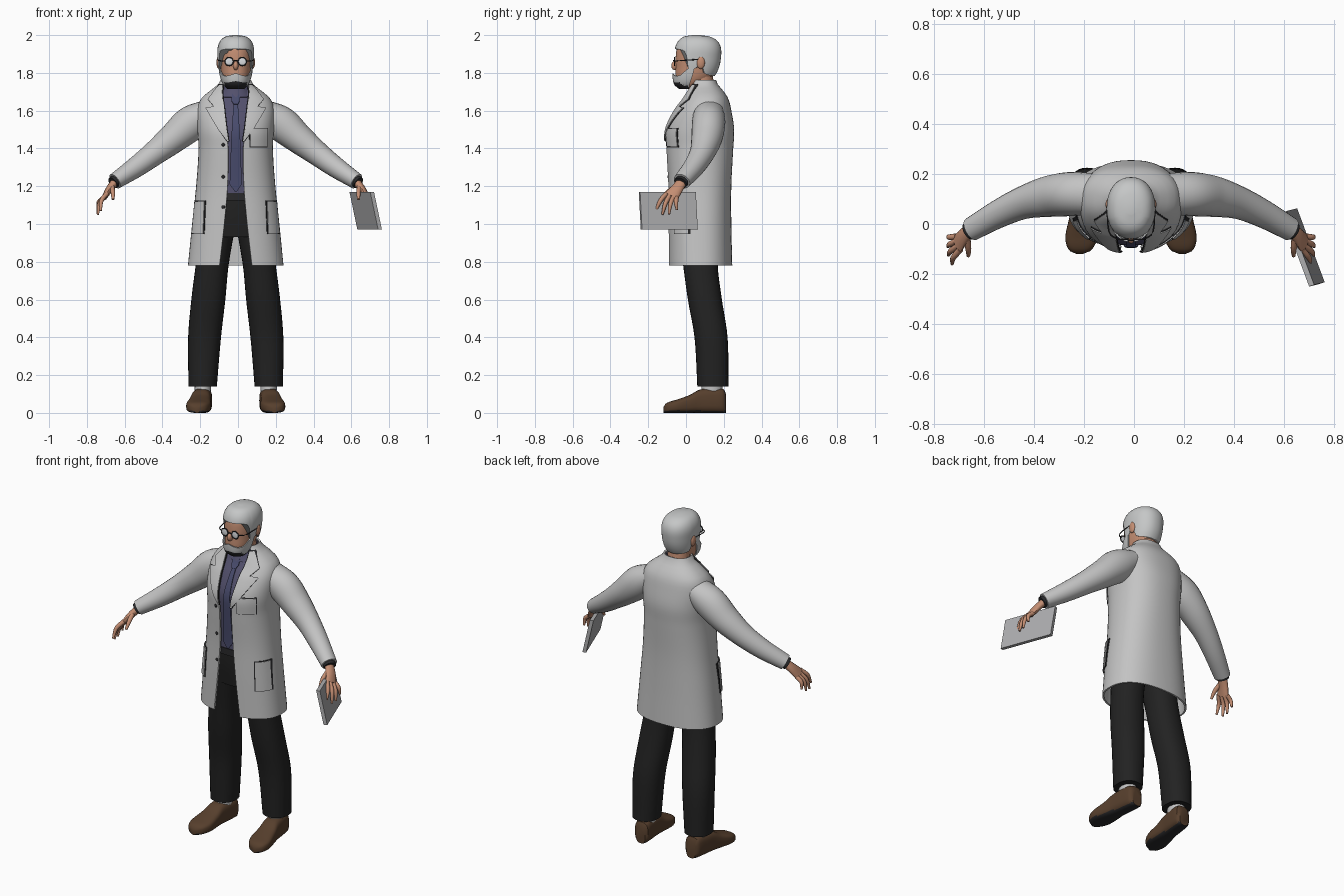
import bpy, bmesh, math
from mathutils import Vector

if "Cube" in bpy.data.objects:
    bpy.data.objects.remove(bpy.data.objects["Cube"])

CX = -0.012          # figure's middle line
PI = math.pi


def material(name, r, g, b):
    m = bpy.data.materials.new(name)
    m.diffuse_color = (r, g, b, 1)
    m.use_nodes = True
    m.node_tree.nodes["Principled BSDF"].inputs["Base Color"].default_value = m.diffuse_color
    return m


COAT = material("coat_grey", .55, .55, .55)
HAIR = material("hair_grey", .56, .57, .57)
SKIN = material("skin", .55, .27, .17)
SHIRT = material("shirt_slate", .085, .08, .15)
TIE = material("tie_blue", .065, .07, .15)
BLACK = material("trouser_black", .016, .016, .016)
BROWN = material("shoe_brown", .095, .05, .026)
DARK = material("trim_dark", .022, .022, .024)
LENS = material("lens_white", .7, .72, .74)
BOARD = material("clipboard_grey", .42, .42, .43)


def at(table, k):
    """Smooth interpolation of table rows (key, values...)."""
    n = len(table)
    k = min(max(k, table[0][0]), table[-1][0])
    i = next((j for j in range(n - 1) if k <= table[j + 1][0]), n - 2)
    a, b = table[i], table[i + 1]
    h = b[0] - a[0]
    u = (k - a[0]) / h

    def slope(j, c):
        lo, hi = table[max(j - 1, 0)], table[min(j + 1, n - 1)]
        return (hi[c] - lo[c]) / (hi[0] - lo[0])
    return [(2*u**3 - 3*u*u + 1) * a[c] + (u**3 - 2*u*u + u) * h * slope(i, c)
            + (3*u*u - 2*u**3) * b[c] + (u**3 - u*u) * h * slope(i + 1, c)
            for c in range(1, len(a))]


def power(v, p):
    return math.copysign(abs(v) ** p, v)


def surf(table, t, z, off=0.0, p=.85, xc=0.0):
    """Point on a body of oval levels; t = 0 is the front."""
    hw, yf, yb = at(table, z)[:3]
    return Vector((xc + (hw + off) * power(math.sin(t), p),
                   (yf + yb) / 2 - ((yb - yf) / 2 + off) * power(math.cos(t), p), z))


def grid(name, rows, mat, closed=True, caps=True, thick=0.0):
    bm = bmesh.new()
    vs = [[bm.verts.new((q[0] + CX, q[1], q[2])) for q in r] for r in rows]
    n = len(rows[0])
    for a, b in zip(vs, vs[1:]):
        for j in range(n if closed else n - 1):
            bm.faces.new((a[j], a[(j + 1) % n], b[(j + 1) % n], b[j]))
    if closed and caps:
        bm.faces.new(vs[0])
        bm.faces.new(vs[-1])
    bmesh.ops.recalc_face_normals(bm, faces=bm.faces[:])
    me = bpy.data.meshes.new(name)
    bm.to_mesh(me)
    bm.free()
    ob = bpy.data.objects.new(name, me)
    bpy.context.collection.objects.link(ob)
    me.materials.append(mat)
    if thick:
        s = ob.modifiers.new("thickness", 'SOLIDIFY')
        s.thickness, s.offset = thick, 0
    return ob


def span(a, b, n):
    return [a + (b - a) * i / n for i in range(n + 1)]


def loft(name, table, z0, z1, mat, n=16, seg=32, off=0.0, p=.85, caps=True, thick=0.0):
    return grid(name, [[surf(table, 2*PI*j/seg, z, off, p) for j in range(seg)]
                       for z in span(z0, z1, n)], mat, caps=caps, thick=thick)


def tube(name, pts, mat, per=4, seg=16):
    """Smooth tube through points (x, y, z, radius along y, other radius)."""
    table = [(i,) + tuple(q) for i, q in enumerate(pts)]
    ks = span(0, len(pts) - 1, per * (len(pts) - 1))
    rows = []
    for k in ks:
        x, y, z, ru, rv = at(table, k)
        d = (Vector(at(table, k + .05)[:3]) - Vector(at(table, k - .05)[:3])).normalized()
        ref = Vector((0, 1, 0)) if abs(d.y) < .9 else Vector((1, 0, 0))
        u = (ref - d * d.dot(ref)).normalized()
        v = d.cross(u)
        rows.append([Vector((x, y, z)) + u * ru * math.cos(2*PI*j/seg)
                     + v * rv * math.sin(2*PI*j/seg) for j in range(seg)])
    return grid(name, rows, mat)


def ball(name, loc, scale, mat):
    bpy.ops.mesh.primitive_uv_sphere_add(segments=20, ring_count=12, radius=1,
                                         location=(loc[0] + CX, loc[1], loc[2]), scale=scale)
    bpy.context.object.name = name
    bpy.context.object.data.materials.append(mat)


# Coat levels: height, half width, front, back, half opening
TORSO = [(.78, .248, -.09, .24, .085), (1.0, .226, -.09, .235, .06),
         (1.2, .205, -.09, .235, .043), (1.4, .192, -.10, .245, .04),
         (1.5, .198, -.10, .25, .05), (1.6, .20, -.055, .235, .06),
         (1.66, .18, -.012, .22, .068), (1.70, .135, .01, .195, .07),
         (1.735, .09, .028, .165, .065), (1.76, .076, .032, .155, .055)]


def angle(x, z):
    r = min(abs(x) / at(TORSO, z)[0], 1)
    return math.copysign(math.asin(r ** (1 / .85)), x)


def patch(name, rows, off, mat, side=1, cols=6):
    """Thin plate lying on the torso; rows are (z, x0, x1)."""
    fine = [[p + (q - p) * i / 5 for p, q in zip(a, b)]
            for a, b in zip(rows, rows[1:]) for i in range(5)] + [rows[-1]]
    return grid(name, [[surf(TORSO, angle(side * x, z), z, off) for x in span(x0, x1, cols)]
                       for z, x0, x1 in fine], mat, closed=False, thick=.004)


# Open coat body
rows = []
for z in span(.78, 1.76, 44):
    t0 = angle(at(TORSO, z)[3], z)
    rows.append([surf(TORSO, t, z) for t in span(t0, 2*PI - t0, 48)])
grid("coat_body", rows, COAT, closed=False, thick=.01)

# Shirt, tie and collar
loft("shirt", TORSO, 1.15, 1.72, SHIRT, n=24, off=-.018)
patch("tie", [(1.17, -.004, .004), (1.21, -.034, .034), (1.45, -.025, .025),
              (1.64, -.012, .012)], -.010, TIE)
patch("tie_knot", [(1.635, -.013, .013), (1.655, -.024, .024), (1.69, -.02, .02)], -.005, TIE)
COLLAR = [(1.67, .095, .0, .18), (1.71, .076, .018, .16), (1.75, .069, .027, .152)]
loft("shirt_collar", COLLAR, 1.67, 1.75, SHIRT, n=6, p=1, caps=False, thick=.006)

# Trousers and belt
HIP = [(.93, .17, -.045, .175), (1.05, .175, -.06, .18), (1.17, .165, -.062, .18)]
loft("trouser_hips", HIP, .93, 1.16, BLACK, n=6)
loft("belt", HIP, 1.125, 1.165, DARK, n=2, off=.014)
LEG = [(.14, .075, .06, .225, .175), (.4, .087, .045, .22, .165),
       (.6, .09, .01, .19, .145), (.78, .087, -.015, .168, .125), (1.0, .09, -.045, .17, .09)]

# Shoe sections: y, half width, top
SHOE = [(-.12, .012, .03), (-.112, .035, .045), (-.09, .054, .058), (-.05, .065, .07),
        (.02, .058, .095), (.07, .052, .122), (.14, .05, .13), (.2, .044, .125), (.212, .03, .1)]

# Sleeve and hand paths, one side
SLEEVE = [(.13, .12, 1.60, .08, .065), (.235, .12, 1.535, .088, .092), (.33, .11, 1.455, .082, .08),
          (.43, .085, 1.375, .066, .065), (.53, .04, 1.30, .056, .055), (.64, -.022, 1.226, .047, .043)]
PALM = [(.625, -.012, 1.237, .026, .022), (.665, -.045, 1.19, .032, .02), (.693, -.08, 1.145, .04, .015)]
FINGERS = [("index", -.032, (.715, -.16, 1.07)), ("middle", -.011, (.73, -.125, 1.05)),
           ("ring", .011, (.732, -.09, 1.052)), ("little", .03, (.73, -.048, 1.075))]
LAPEL = [(1.44, .036, .042), (1.50, .045, .085), (1.56, .052, .12), (1.615, .058, .15),
         (1.622, .058, .108), (1.66, .064, .138), (1.70, .066, .108), (1.735, .06, .077)]
POCKET = [(.95, .165, .222), (1.12, .158, .206)]


def framed(name, rows, off, side):
    """Cloth plate with a dark seam showing around it."""
    patch(name, rows, off, COAT, side)
    g = .004
    big = [(rows[0][0] - g,) + tuple(rows[0][1:])] + rows[1:-1] + [(rows[-1][0] + g,) + tuple(rows[-1][1:])]
    patch(name + "_seam", [(z, a - g, b + g) for z, a, b in big], off - .004, DARK, side)


for s, tag in ((1, "left"), (-1, "right")):
    def flip(pts):
        return [(s * q[0],) + tuple(q[1:]) for q in pts]
    tube(tag + "_sleeve", flip(SLEEVE), COAT, per=6, seg=24)
    tube(tag + "_shirt_cuff", flip([(.63, -.016, 1.233, .038, .034),
                                    (.65, -.029, 1.217, .037, .033)]), DARK, per=2)
    tube(tag + "_palm", flip(PALM), SKIN)
    for fname, k, tip in FINGERS:
        base = (.69 + .25*k, -.075 + .85*k, 1.15 - .36*k)
        mid = [(a + b) / 2 + d for a, b, d in zip(base, tip, (.012, -.004, .008))]
        tube(f"{tag}_{fname}_finger", flip([(*base, .012, .013), (*mid, .0115, .0115),
                                            (*tip, .006, .006)]), SKIN, seg=10)
    tube(tag + "_thumb", flip([(.655, -.06, 1.195, .014, .014), (.65, -.1, 1.165, .012, .012),
                               (.65, -.128, 1.13, .007, .007)]), SKIN, seg=10)
    framed(tag + "_lapel", LAPEL, .012, s)
    framed(tag + "_side_pocket", POCKET, .011, s)
    # Leg, sock and shoe
    rows = []
    for z in span(.14, 1.0, 20):
        xc = at(LEG, z)[3]
        rows.append([surf(LEG, 2*PI*j/28, z, 0, .9, s * xc) for j in range(28)])
    grid(tag + "_trouser_leg", rows, BLACK)
    tube(tag + "_sock", [(s*.174, .135, .09, .055, .042), (s*.174, .14, .17, .055, .045)], COAT, per=1)
    rows = []
    for y in span(-.12, .212, 30):
        hw, top = at(SHOE, y)
        xc = .205 - .035 * (y + .12) / .32
        rows.append([(s*xc + hw * power(math.sin(2*PI*j/28), .7), y,
                      top / 2 * (1 - power(math.cos(2*PI*j/28), .6))) for j in range(28)])
    shoe = grid(tag + "_shoe", rows, BROWN)
    shoe.data.materials.append(DARK)
    for f in shoe.data.polygons:
        f.material_index = int(f.center.z < .012)
    # Ear, lens and glasses frame
    ball(tag + "_ear", (s*.09, .078, 1.855), (.012, .022, .034), SKIN)
    ball(tag + "_lens", (s*.035, -.061, 1.86), (.021, .003, .019), LENS)
    bpy.ops.mesh.primitive_torus_add(major_radius=.022, minor_radius=.003, major_segments=28,
                                     minor_segments=8, rotation=(PI/2, 0, 0),
                                     location=(s*.035 + CX, -.061, 1.86))
    bpy.context.object.name = tag + "_glasses_rim"
    bpy.context.object.data.materials.append(DARK)
    tube(tag + "_glasses_arm", [(s*.056, -.06, 1.863, .003, .003), (s*.088, -.03, 1.865, .003, .003),
                                (s*.096, .075, 1.872, .003, .003)], DARK, seg=8)
tube("glasses_bridge", [(-.015, -.063, 1.862, .003, .003), (0, -.066, 1.866, .003, .003),
                        (.015, -.063, 1.862, .003, .003)], DARK, seg=8)

# Breast pocket and buttons
framed("breast_pocket", [(1.41, .075, .158), (1.505, .072, .16)], .009, 1)
for i, z in enumerate((1.42, 1.25, 1.09)):
    q = surf(TORSO, angle(-.064, z), z, .006)
    ball(f"button_{i + 1}", q, (.009, .005, .009), DARK)

# Neck and head
tube("neck", [(0, .1, 1.65, .062, .066), (0, .09, 1.72, .06, .064), (0, .08, 1.80, .06, .064)], SKIN)
HEAD = [(1.715, .035, -.02, .06), (1.74, .058, -.048, .10), (1.78, .074, -.056, .14),
        (1.83, .082, -.055, .165), (1.88, .086, -.055, .175), (1.93, .086, -.048, .175),
        (1.965, .072, -.03, .155), (1.985, .045, .0, .115), (1.992, .006, .045, .065)]
loft("head", HEAD, 1.715, 1.992, SKIN, n=30, seg=40, p=.92)
ball("nose", (0, -.058, 1.838), (.014, .02, .024), SKIN)

# Hair shell with a shaped hairline
LINE = [(0, 1.925), (.8, 1.922), (1.1, 1.9), (1.25, 1.825), (1.5, 1.82),
        (1.75, 1.85), (2.0, 1.80), (PI, 1.785)]
rows = []
for k in range(19):
    row = []
    for j in range(56):
        t = 2 * PI * j / 56
        z0 = at(LINE, min(t, 2*PI - t))[0]
        z = z0 + (1.992 - z0) * (1 - (1 - k / 18) ** 1.6)
        q = surf(HEAD, t, z, .007, .92)
        q.z += .06 * max(0, z - 1.9)
        row.append(q)
    rows.append(row)
grid("hair", rows, HAIR, thick=.006)

# Beard, dark underneath
EDGE = [(0, 1.798), (.5, 1.785), (.9, 1.79), (1.2, 1.82), (1.5, 1.84)]
rows = [[surf(HEAD, t, 1.716 + (at(EDGE, abs(t))[0] - 1.716) * k / 12,
              .006 + .006 * math.cos(t), .92) for t in span(-1.5, 1.5, 30)] for k in range(13)]
beard = grid("beard", rows, HAIR, closed=False, thick=.006)
beard.data.materials.append(DARK)
for f in beard.data.polygons:
    f.material_index = int(f.center.z < 1.753 and abs(f.center.x - CX) < .056)

# Clipboard held in one hand
edge = [(.602, .045), (.712, -.25), (.732, -.243), (.622, .052)]
grid("clipboard", [[(x + d, y + d / 4, z) for x, y in edge] for z, d in ((1.17, 0), (.97, .042))], BOARD)

# Apply thickness and smooth all parts
bpy.ops.object.select_all(action='SELECT')
bpy.context.view_layer.objects.active = bpy.data.objects["coat_body"]
bpy.ops.object.convert(target='MESH')
bpy.ops.object.shade_smooth_by_angle(angle=math.radians(40))
